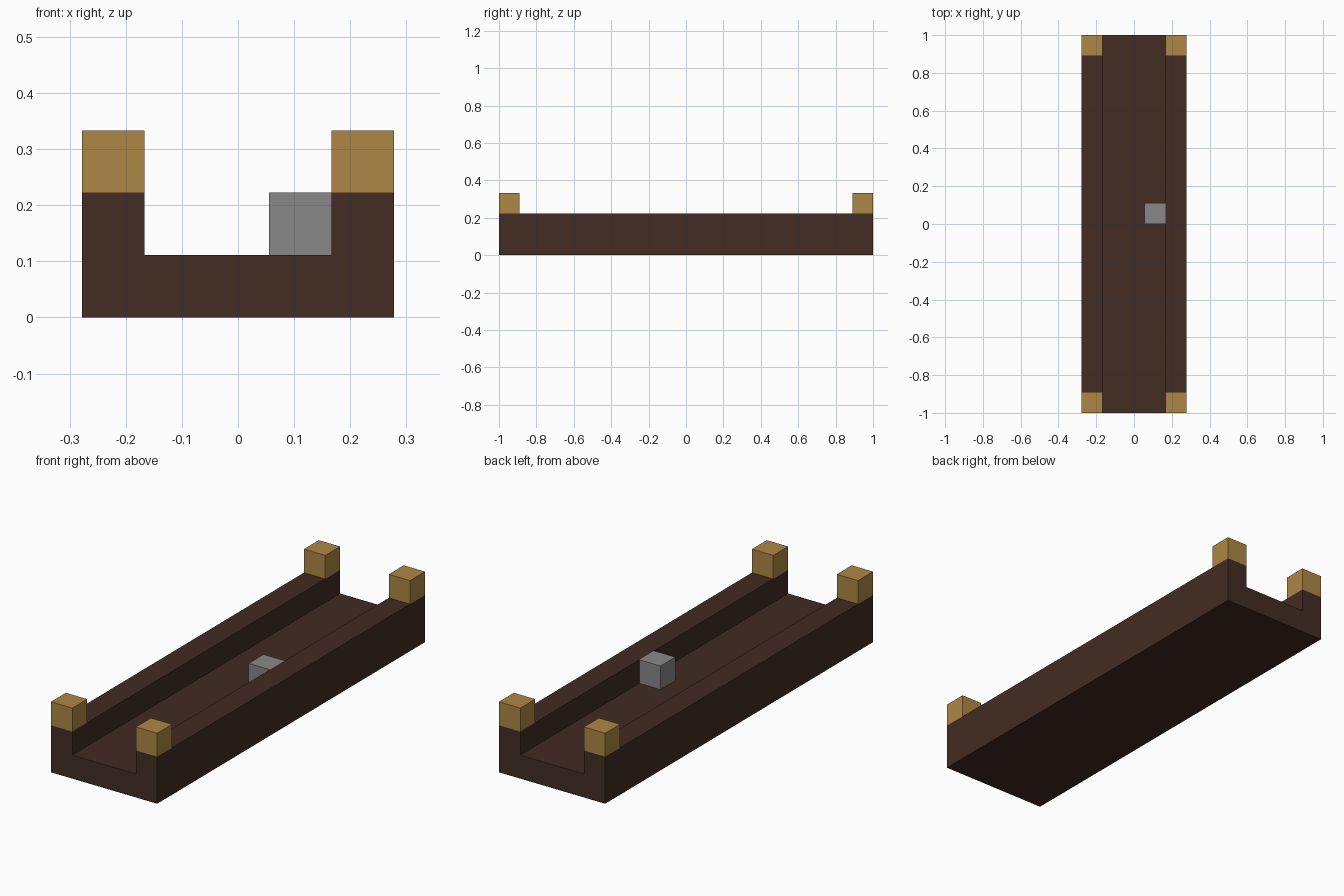
import bpy
import bmesh
from mathutils import Vector

default = bpy.data.objects.get("Cube")
if default:
    bpy.data.objects.remove(default, do_unlink=True)

U = 1 / 9  # block module


def material(name, color):
    m = bpy.data.materials.new(name)
    m.use_nodes = True
    m.diffuse_color = (*color, 1)
    m.node_tree.nodes["Principled BSDF"].inputs["Base Color"].default_value = (*color, 1)
    return m


def finish(name, bm, mat):
    bmesh.ops.recalc_face_normals(bm, faces=bm.faces)
    mesh = bpy.data.meshes.new(name)
    bm.to_mesh(mesh)
    bm.free()
    mesh.materials.append(mat)
    ob = bpy.data.objects.new(name, mesh)
    bpy.context.collection.objects.link(ob)
    return ob


def block(name, center, mat):
    bm = bmesh.new()
    bmesh.ops.create_cube(bm, size=U)
    bmesh.ops.translate(bm, verts=bm.verts, vec=Vector(center) * U)
    return finish(name, bm, mat)


dark_wood = material("dark_wood", (0.054, 0.025, 0.017))
light_wood = material("light_wood", (0.423, 0.242, 0.060))
grey = material("grey_stone", (0.246, 0.246, 0.246))

# Trough: U-shaped profile extruded along its length
half = [(2.5, 0), (2.5, 2), (1.5, 2), (1.5, 1)]
profile = half + [(-x, z) for x, z in reversed(half)]
bm = bmesh.new()
face = bm.faces.new([bm.verts.new((x * U, -1, z * U)) for x, z in profile])
ext = bmesh.ops.extrude_face_region(bm, geom=[face])
moved = [v for v in ext["geom"] if isinstance(v, bmesh.types.BMVert)]
bmesh.ops.translate(bm, verts=moved, vec=(0, 2, 0))
finish("trough", bm, dark_wood)

# Corner posts on the rails
for side, x in (("left", 2), ("right", -2)):
    for end, y in (("front", -8.5), ("back", 8.5)):
        block(f"{end}_{side}_post", (x, y, 2.5), light_wood)

# Loose block resting on the floor
block("floor_block", (1, 0.5, 1.5), grey)
